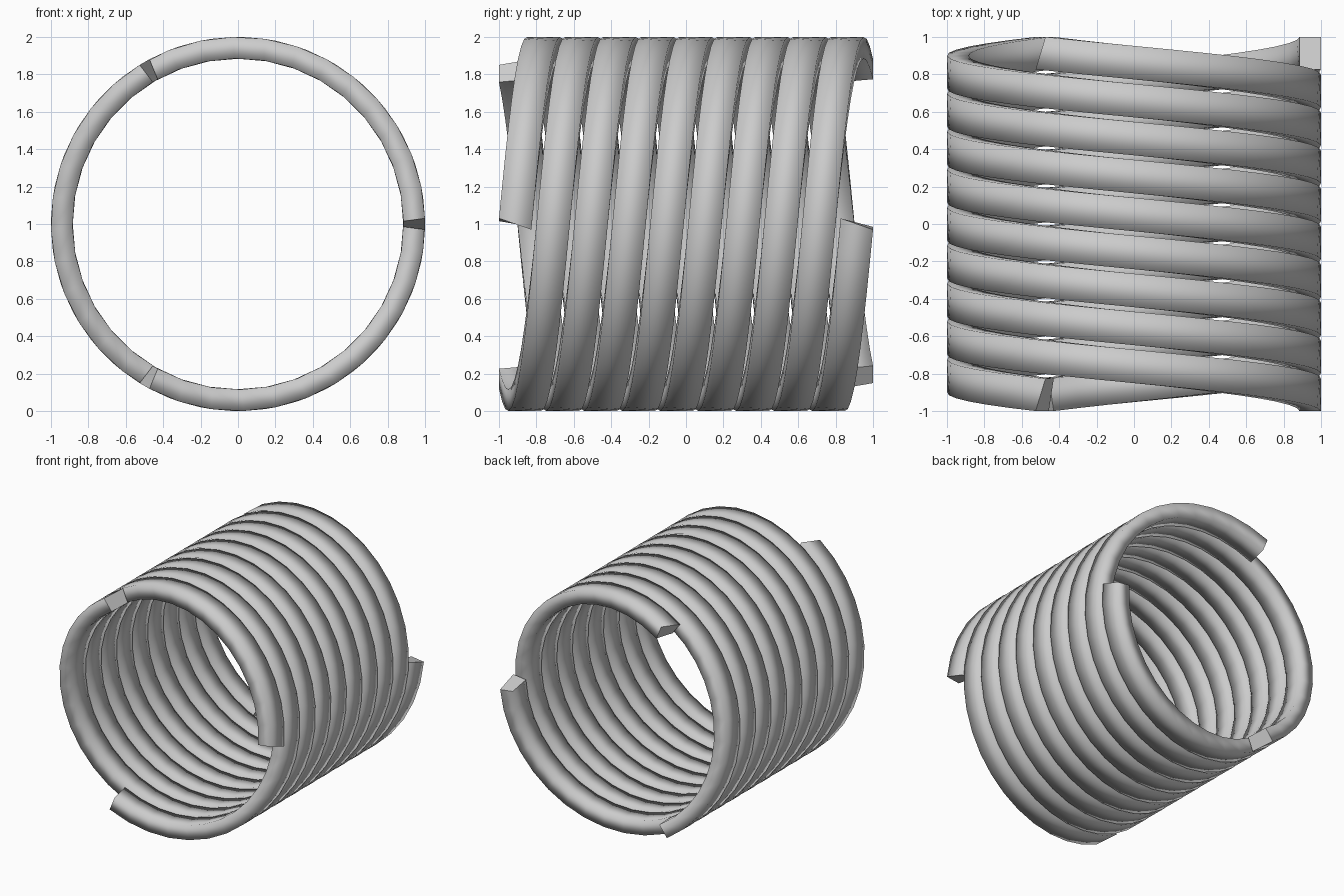
import bpy, bmesh
from math import cos, sin, pi, tau

if "Cube" in bpy.data.objects:
    bpy.data.objects.remove(bpy.data.objects["Cube"])

STARTS, TURNS, SEGS = 3, 3, 36
PITCH = 0.609
HALF_W = (2 - PITCH * TURNS) / 2
R_OUT, R_IN = 1.0, 0.885

# rectangular strip section: radius, offset along the axis, slant of the cut ends
SECTION = [(R_OUT, -HALF_W, 0.35), (R_OUT, HALF_W, 0.35),
           (R_IN, HALF_W, 0.2), (R_IN, -HALF_W, 0.2)]


def helix_strip(name, phase):
    bm = bmesh.new()
    rings = []
    n = TURNS * SEGS
    for i in range(n + 1):
        turn = i / SEGS
        ring = []
        for r, v, k in SECTION:
            a = phase + turn * tau - k * v
            y = PITCH * (turn - TURNS / 2) + v
            ring.append(bm.verts.new((r * cos(a), y, 1 + r * sin(a))))
        rings.append(ring)
    # strip walls
    for a, b in zip(rings, rings[1:]):
        for j in range(4):
            k = (j + 1) % 4
            bm.faces.new((a[j], a[k], b[k], b[j])).smooth = True
    # end caps with sharp borders
    for ring in (rings[0], rings[-1]):
        cap = bm.faces.new(ring)
        for e in cap.edges:
            e.smooth = False
    bmesh.ops.recalc_face_normals(bm, faces=bm.faces)
    me = bpy.data.meshes.new(name)
    bm.to_mesh(me)
    bm.free()
    ob = bpy.data.objects.new(name, me)
    bpy.context.collection.objects.link(ob)
    return ob


# three interleaved coils
for s in range(STARTS):
    helix_strip(f"coil_strand_{s + 1}", s * tau / STARTS)
